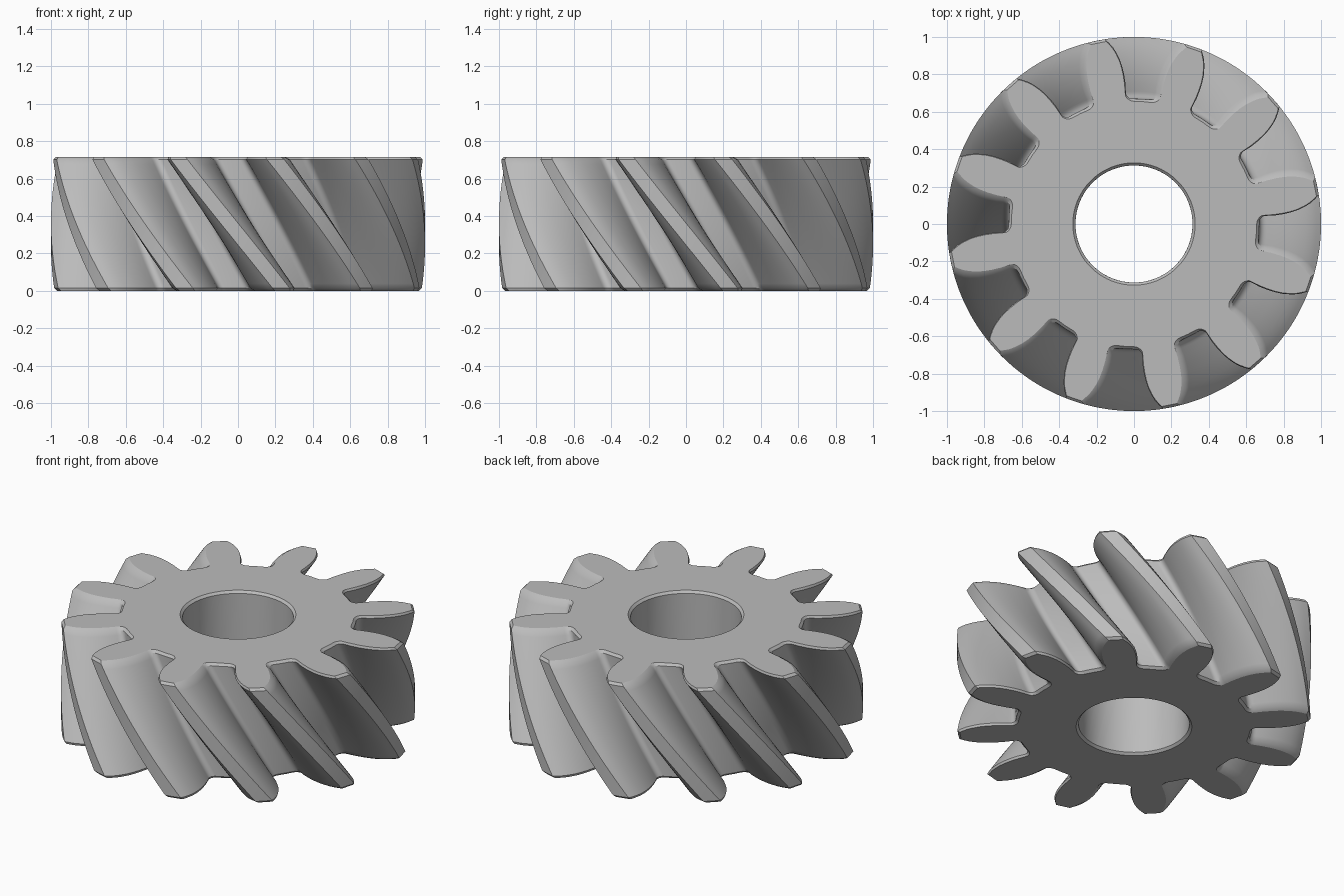
import bpy, bmesh
from math import sin, cos, radians, degrees, atan2, pi
from mathutils import Vector

if "Cube" in bpy.data.objects:
    bpy.data.objects.remove(bpy.data.objects["Cube"], do_unlink=True)

TEETH = 12
HEIGHT = 0.715
CHAMFER = 0.014
PHASE = 14.0      # tooth angle at the bottom face, degrees
TWIST = -33.0     # helix rotation from bottom to top, degrees
ROOT, FILLET, HALF_GAP = 0.67, 0.04, 0.086
BORE = 0.313
LAYERS = 28


def half_tooth():
    """Half of one tooth as (radius, degrees from tooth centre), tip to root."""
    pts = [(1.0, 2.7), (0.975, 3.9), (0.95, 4.9), (0.92, 5.8), (0.88, 6.75),
           (0.84, 7.4), (0.8, 7.85), (0.75, 8.2)]
    for i in range(7):                       # rounded root corner
        a = pi / 2 * i / 6
        r = ROOT + FILLET * (1 - sin(a))
        gap = HALF_GAP - FILLET * (1 - cos(a))
        pts.append((r, 15 - degrees(atan2(gap, r))))
    return pts


def gear_outline():
    """Closed counter-clockwise outline of the whole gear."""
    half = half_tooth()
    tooth = [(r, -a) for r, a in reversed(half)] + [(1.0, 0)] + half + [(ROOT, 15)]
    out = []
    for k in range(TEETH):
        for r, a in tooth:
            t = radians(a + k * 360 / TEETH)
            out.append(Vector((r * cos(t), r * sin(t))))
    return out


def inset(outline, d):
    """Move the outline into the material by d."""
    n = len(outline)
    res = []
    for i, p in enumerate(outline):
        t = (outline[(i + 1) % n] - outline[i - 1]).normalized()
        res.append(p - Vector((t.y, -t.x)) * d)
    return res


def add_ring(bm, points, z):
    a = radians(PHASE + TWIST * z / HEIGHT)
    c, s = cos(a), sin(a)
    return [bm.verts.new((p.x * c - p.y * s, p.x * s + p.y * c, z)) for p in points]


def bridge(bm, a, b):
    n = len(a)
    for i in range(n):
        j = (i + 1) % n
        bm.faces.new((a[i], a[j], b[j], b[i]))


# Helical body: twisted outer and bore rings, chamfered at both ends
full = gear_outline()
small = inset(full, CHAMFER)
zs = [CHAMFER + (HEIGHT - 2 * CHAMFER) * i / LAYERS for i in range(LAYERS + 1)]
bm = bmesh.new()
outer, inner = [], []
for z in [0.0] + zs + [HEIGHT]:
    end = z in (0.0, HEIGHT)
    outer.append(add_ring(bm, small if end else full, z))
    radius = BORE + (CHAMFER if end else 0)
    inner.append(add_ring(bm, [p.normalized() * radius for p in full], z))
for k in range(len(outer) - 1):
    bridge(bm, outer[k], outer[k + 1])
    bridge(bm, inner[k + 1], inner[k])

# Flat end faces
bridge(bm, inner[0], outer[0])
bridge(bm, outer[-1], inner[-1])
bmesh.ops.recalc_face_normals(bm, faces=bm.faces)

mesh = bpy.data.meshes.new("helical_gear")
bm.to_mesh(mesh)
bm.free()
gear = bpy.data.objects.new("helical_gear", mesh)
bpy.context.collection.objects.link(gear)

# Steel colour
steel = bpy.data.materials.new("steel_grey")
steel.use_nodes = True
colour = (0.5, 0.5, 0.5, 1)
steel.diffuse_color = colour
steel.node_tree.nodes["Principled BSDF"].inputs["Base Color"].default_value = colour
mesh.materials.append(steel)

bpy.ops.object.select_all(action="DESELECT")
gear.select_set(True)
bpy.context.view_layer.objects.active = gear
bpy.ops.object.shade_smooth_by_angle(angle=radians(30))
